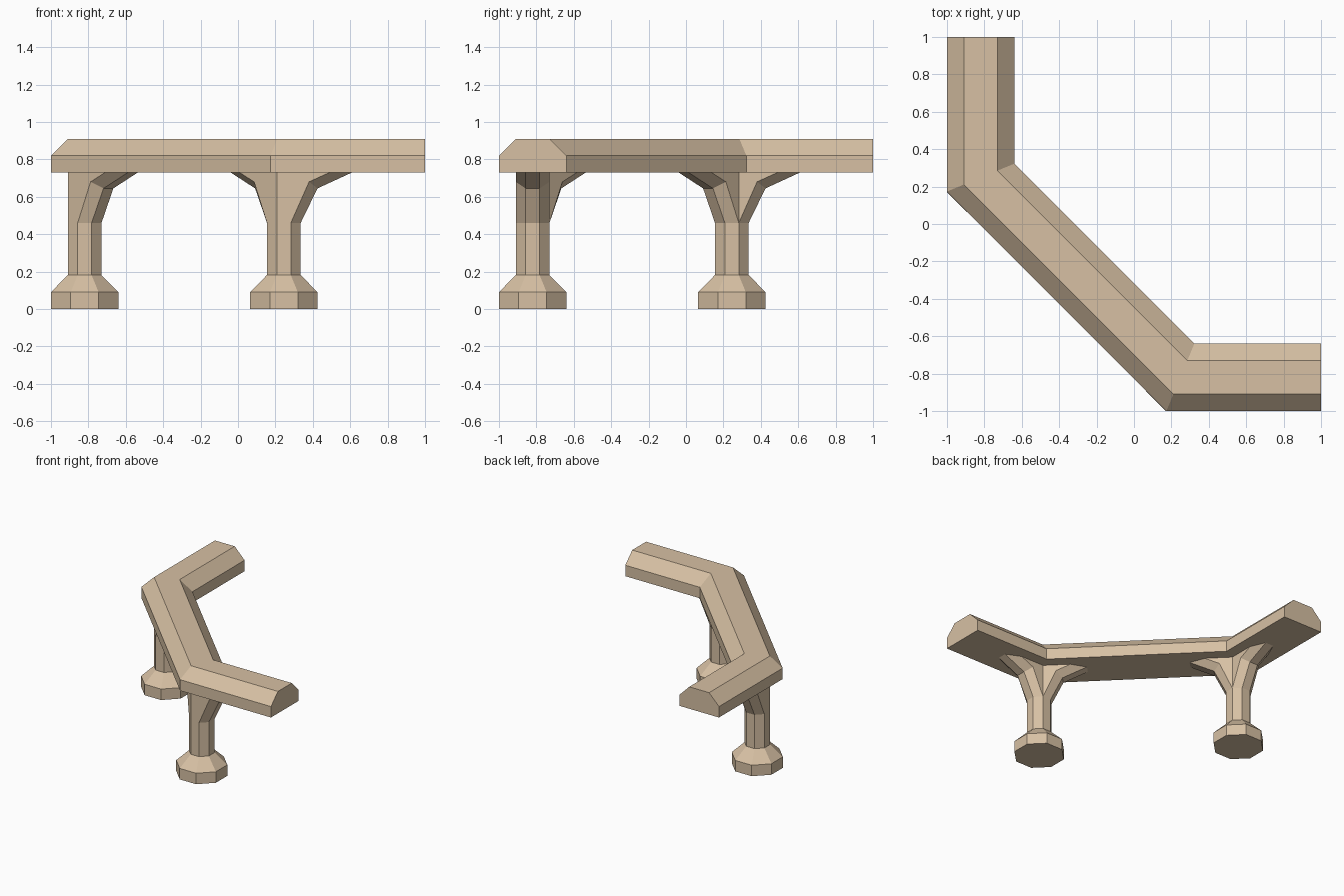
import bpy, math
from mathutils import Vector

if "Cube" in bpy.data.objects:
    bpy.data.objects.remove(bpy.data.objects["Cube"])

mat = bpy.data.materials.new("sandy tan")
mat.diffuse_color = (0.68, 0.53, 0.37, 1)
mat.use_nodes = True
mat.node_tree.nodes["Principled BSDF"].inputs["Base Color"].default_value = mat.diffuse_color

T = math.tan(math.pi / 8)
CEN, JOINT = -0.82, 0.248          # beam centre line and bend position
R, BASE_R = 0.09, 0.18             # apothems of post and foot
Z_BEAM = 0.73


def loft(name, rings, cap_start=True, cap_end=True):
    """Skin a list of closed rings that have equal point counts."""
    n = len(rings[0])
    verts = [p for ring in rings for p in ring]
    faces = []
    for r in range(len(rings) - 1):
        for i in range(n):
            j = (i + 1) % n
            faces.append((r * n + i, r * n + j, (r + 1) * n + j, (r + 1) * n + i))
    if cap_start:
        faces.append(tuple(reversed(range(n))))
    if cap_end:
        last = (len(rings) - 1) * n
        faces.append(tuple(range(last, last + n)))
    me = bpy.data.meshes.new(name)
    me.from_pydata(verts, [], faces)
    me.materials.append(mat)
    ob = bpy.data.objects.new(name, me)
    bpy.context.collection.objects.link(ob)
    return ob


# Bent beam: chamfered section swept along the path with mitred bends
section = [(-.18, Z_BEAM), (-.18, .82), (-.09, .91), (.09, .91), (.18, .82), (.18, Z_BEAM)]
path = [((CEN, 1), (1, 0)), ((CEN, JOINT), (1, T)),
        ((JOINT, CEN), (T, 1)), ((1, CEN), (0, 1))]
loft("bent_beam", [[(p[0] + u * d[0], p[1] + u * d[1], z) for u, z in section]
                   for p, d in path])


# Octagonal post with a flared foot
def post(name, cx, cy):
    profile = [(BASE_R, 0), (BASE_R, .09), (R, .182), (R, Z_BEAM)]
    rings = []
    for a, z in profile:
        r = a / math.cos(math.pi / 8)
        rings.append([(cx + r * math.cos(math.pi / 8 + k * math.pi / 4),
                       cy + r * math.sin(math.pi / 8 + k * math.pi / 4), z) for k in range(8)])
    loft(name, rings, cap_end=False)


# Curved brace: half of the post's octagon sweeping out to meet the beam
def brace(name, cx, cy, angle):
    e = R * T
    # (side reach, side height, nose reach, nose height)
    steps = [(e, .46, R, .46), (.135, .68, .18, .645), (.245, Z_BEAM, .365, Z_BEAM)]
    d = Vector((math.cos(angle), math.sin(angle), 0))
    s = Vector((-d.y, d.x, 0))
    c = Vector((cx, cy, 0))
    rings = []
    for sr, sz, nr, nz in steps:
        pts = [(0, -R, sz), (sr, -R, sz), (nr, -e, nz), (nr, e, nz), (sr, R, sz), (0, R, sz)]
        rings.append([c + d * a + s * b + Vector((0, 0, z)) for a, b, z in pts])
    loft(name, rings, cap_start=False, cap_end=False)


for side, cx, cy, angles in (("left", CEN, JOINT - .003, (90, -45)),
                             ("right", JOINT - .003, CEN, (0, 135))):
    post(side + "_post", cx, cy)
    for label, a in zip(("outer", "inner"), angles):
        brace(f"{side}_{label}_brace", cx, cy, math.radians(a))
